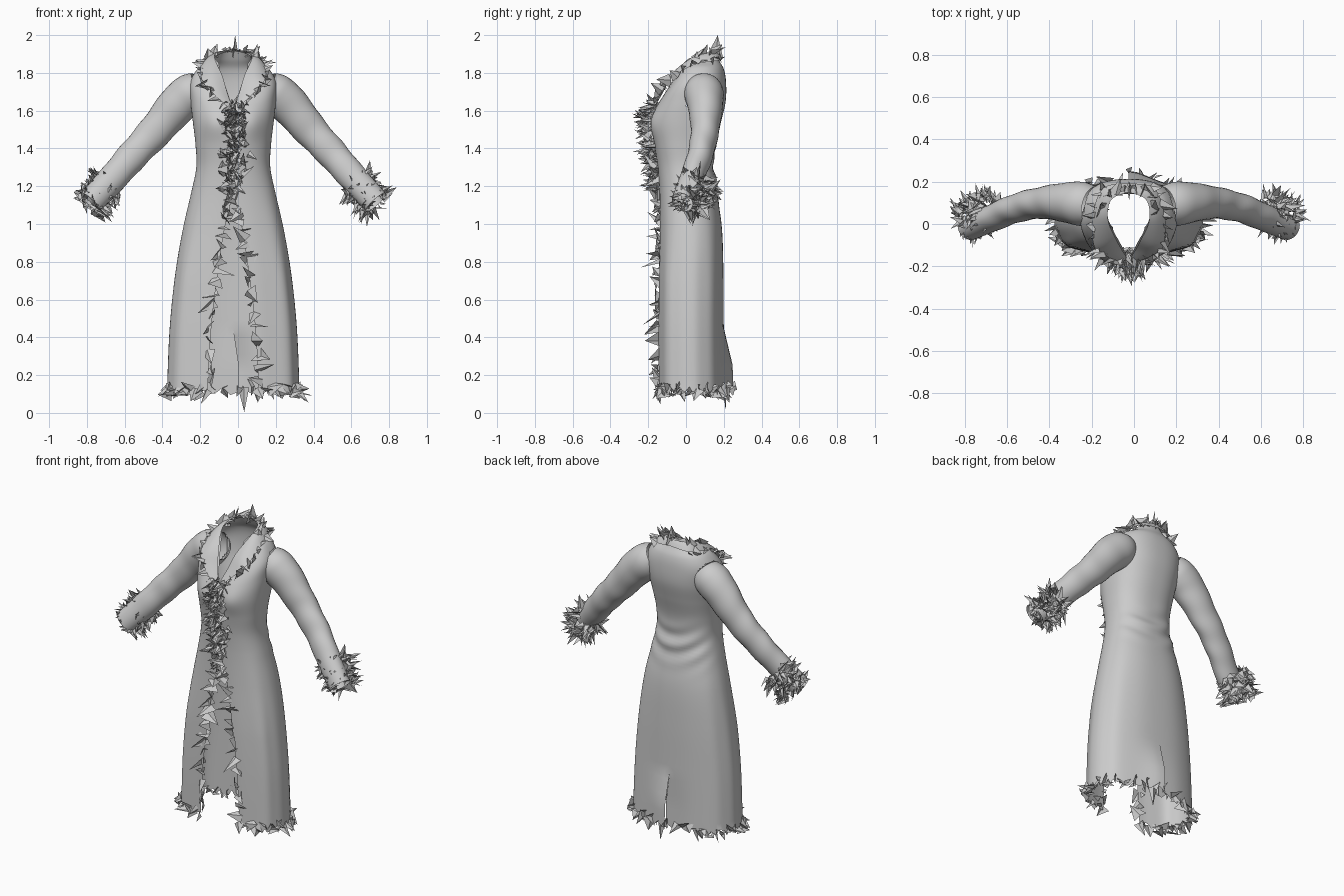
import bpy, bmesh, math, random
from mathutils import Vector

if "Cube" in bpy.data.objects:
    bpy.data.objects.remove(bpy.data.objects["Cube"])

random.seed(7)
CX = -0.025            # symmetry plane of the garment
R = random.uniform


def spline(pts, t):
    """Catmull-Rom through tuples, t in 0..1"""
    n = len(pts) - 1
    f = min(max(t, 0), 1) * n
    i = min(int(f), n - 1)
    f -= i
    g = lambda k: pts[min(max(k, 0), n)]
    return [0.5 * (2 * b + (c - a) * f + (2 * a - 5 * b + 4 * c - d) * f * f
                   + (3 * b - a - 3 * c + d) * f ** 3)
            for a, b, c, d in zip(g(i - 1), g(i), g(i + 1), g(i + 2))]


def bump(v, mid, w):
    return math.exp(-((v - mid) / w) ** 2)


def finish(name, bm, angle=None):
    bmesh.ops.remove_doubles(bm, verts=bm.verts, dist=0.0008)
    me = bpy.data.meshes.new(name)
    if angle:
        bmesh.ops.recalc_face_normals(bm, faces=bm.faces)
    bm.to_mesh(me)
    bm.free()
    ob = bpy.data.objects.new(name, me)
    bpy.context.collection.objects.link(ob)
    if angle:
        bpy.ops.object.select_all(action='DESELECT')
        ob.select_set(True)
        bpy.context.view_layer.objects.active = ob
        bpy.ops.object.shade_smooth_by_angle(angle=math.radians(angle))
    return ob


def grid(bm, fn, nu, nv):
    rows = [[bm.verts.new(fn(i / nu, j / nv)) for i in range(nu + 1)] for j in range(nv + 1)]
    for a, b in zip(rows, rows[1:]):
        for i in range(nu):
            bm.faces.new((a[i], a[i + 1], b[i + 1], b[i]))


# Coat body sections: z front, z side, z back, half width, y front, y back, opening half gap
BODY = [
    (.11, .11, .11, .347, -.145, .205, .135),
    (.45, .45, .45, .333, -.145, .200, .115),
    (.75, .75, .75, .302, -.142, .198, .080),
    (.98, .98, .98, .264, -.138, .190, .045),
    (1.16, 1.16, 1.16, .224, -.140, .165, .004),
    (1.30, 1.30, 1.30, .196, -.150, .148, 0),
    (1.42, 1.42, 1.42, .200, -.168, .155, 0),
    (1.53, 1.54, 1.54, .214, -.180, .185, 0),
    (1.61, 1.65, 1.65, .226, -.160, .210, .003),
    (1.68, 1.75, 1.75, .228, -.120, .212, .025),
    (1.75, 1.825, 1.82, .185, -.075, .200, .05),
    (1.78, 1.86, 1.87, .125, -.05, .172, .07),
    (1.81, 1.885, 1.915, .100, -.04, .150, .075)]


def body_point(s, u, v):
    zf, zs, zb, hw, yf, yb, gap = spline(BODY, v)
    skirt = min(max((1.2 - zs) / .5, 0), 1)
    e = 0.85 - 0.2 * skirt
    t0 = math.asin(min(max(gap, 0) / hw, .98) ** (1 / e))
    th = t0 + (math.pi - t0) * u
    sn, cs = max(math.sin(th), 0), math.cos(th)
    if cs < 0:
        e = 0.85
    k = 1 + .012 * skirt * math.sin(9 * th)
    x = hw * k * sn ** e
    ym = (yf + yb) / 2
    y = ym + (yf - ym) * k * cs ** e if cs > 0 else ym + (yb - ym) * (-cs) ** e
    z = (zf if cs > 0 else zb) * (1 - sn * sn) + zs * sn * sn
    # bust, back drapes over the waist, overlapping flare at the back slit
    if cs > 0:
        y -= .016 * bump(x, .1, .06) * bump(z, 1.53, .08)
    else:
        y += .009 * -cs * bump(z, 1.24, .10) * math.sin(52 * (z - 2.2 * x * x) + s * 9 * x)
        low = min(1, max(0, (.45 - z) / .2))
        y += (.045 if s > 0 else -.01) * bump(x, 0, .11) * low
        x -= .03 * low * bump(x, 0, .05) if s < 0 else 0
    return Vector((CX + s * x, y, z))


# Sleeves: x from centre, y, z, radius
ARM = [(.175, .085, 1.722, .088), (.225, .095, 1.69, .108), (.30, .102, 1.625, .104),
       (.41, .10, 1.495, .090), (.53, .075, 1.365, .081), (.64, .03, 1.24, .076),
       (.755, -.02, 1.115, .07)]


def sleeve_frame(s, v):
    p = spline(ARM, v)
    a, b = spline(ARM, v - .02), spline(ARM, v + .02)
    t = Vector((s * (b[0] - a[0]), b[1] - a[1], b[2] - a[2])).normalized()
    n = t.cross(Vector((0, 1, 0))).normalized()
    return Vector((CX + s * p[0], p[1], p[2])), n, t.cross(n), t, p[3]


def sleeve_point(s, u, v):
    c, n, b, t, r = sleeve_frame(s, v)
    a = u * math.tau
    r *= 1 + .03 * bump(v, .62, .25) * math.sin(40 * v + 2 * math.sin(a) + s)
    return c + n * r * math.cos(a) + b * r * (1.03 - .2 * min(1, v * 2)) * math.sin(a)


for s, side in ((-1, "right"), (1, "left")):
    bm = bmesh.new()
    grid(bm, lambda u, v: sleeve_point(s, u, v), 28, 48)
    finish(side + "_sleeve", bm, 50)

bm = bmesh.new()
for s in (1, -1):
    grid(bm, lambda u, v: body_point(s, u, v), 44, 96)
for v in bm.verts:                       # ragged hem
    if v.co.z < .112:
        v.co.z += R(-.02, .03)
# open the armholes inside the sleeves
arm = [sleeve_frame(s, i / 40) for s in (1, -1) for i in range(16)]
bmesh.ops.delete(bm, context='VERTS', geom=[
    v for v in bm.verts if any((v.co - c).length < r * .8 for c, n, b, t, r in arm)])
finish("coat_body", bm, 50)

# Turned down collar running into lapels
INNER = [(0, -.172, 1.61), (.03, -.125, 1.69), (.06, -.07, 1.79), (.098, .02, 1.875),
         (.082, .115, 1.91), (0, .150, 1.925)]
OUTER = [(.02, -.185, 1.61), (.11, -.150, 1.695), (.165, -.10, 1.76), (.170, .04, 1.842),
         (.12, .17, 1.865), (0, .192, 1.88)]


def collar_point(s, u, v):
    p = Vector(spline(INNER, u)).lerp(Vector(spline(OUTER, u)), v)
    p.z += .015 * math.sin(math.pi * v) * min(1, u * 3)
    return Vector((CX + s * p.x, p.y, p.z))


bm = bmesh.new()
for s in (1, -1):
    grid(bm, lambda u, v: collar_point(s, u, v), 30, 5)
finish("collar", bm, 50)


# Fur trim: folded triangular shards
def shard(bm, at, out, length, width, spread=.62):
    d = (Vector(out).normalized() + Vector((R(-1, 1), R(-1, 1), R(-1, 1))) * spread).normalized()
    w = d.cross(Vector((R(-1, 1), R(-1, 1), R(-1, 1)))).normalized()
    n = d.cross(w)
    at = Vector(at) - d * .015
    pts = [at - w * width, at + d * length, at + n * width * .5, at + w * width]
    for p in pts:
        p.x, p.y, p.z = (min(max(p.x, -.87), .87), min(max(p.y, -.31), .31), min(max(p.z, 0), 2))
    a, tip, m, b = [bm.verts.new(p) for p in pts]
    bm.faces.new((a, tip, m))
    bm.faces.new((m, tip, b))


# Cuff fur
for s, side in ((-1, "right"), (1, "left")):
    bm = bmesh.new()
    for i in range(140):
        v, a = R(.85, 1), R(0, math.tau)
        c, n, b, t, r = sleeve_frame(s, v)
        out = n * math.cos(a) + b * math.sin(a)
        shard(bm, c + out * r + Vector((0, .045, -.015)), out + t * .15,
              R(.04, .10), R(.016, .036), .8)
    finish(side + "_cuff_fur", bm)

# Dense fur on the chest closure
bm = bmesh.new()
for i in range(170):
    v = R(.345, .69)
    p = body_point(random.choice((1, -1)), 0, v)
    p.x += random.gauss(0, .03)
    p.y -= R(0, .03)
    shard(bm, p, ((p.x - CX) * 6, -1, 0), R(.04, .11), R(.014, .034), .75)
finish("chest_fur", bm)

# Sparse fur down both open front edges
bm = bmesh.new()
for s in (1, -1):
    for i in range(22):
        p = body_point(s, 0, .02 + .34 * i / 21)
        shard(bm, p, (R(-1, 1), -.5, R(-.7, .7)), R(.06, .12), R(.025, .05), .5)
finish("front_edge_fur", bm)

# Hem fur
bm = bmesh.new()
for s in (1, -1):
    for i in range(27):
        p = body_point(s, i / 26, 0)
        out = Vector((p.x - CX, p.y - .03, 0)).normalized()
        shard(bm, p + Vector((0, 0, R(-.01, .03))), out * .5 + Vector((0, 0, R(-1, .3))),
              R(.04, .09), R(.025, .048))
shard(bm, (.03, .2, .12), (0, .3, -5), .13, .03, .1)
finish("hem_fur", bm)

# Collar and lapel fur
bm = bmesh.new()
for s in (1, -1):
    for i in range(13):
        p = collar_point(s, i / 15, 1)
        shard(bm, p, ((p.x - CX) * 3, (p.y - .03) * 3, .3), R(.04, .09), R(.022, .042))
    for i in range(7):
        p = collar_point(s, .65 + .35 * i / 6, .4)
        shard(bm, p, (0, .5, .7), R(.04, .08), R(.02, .04))
shard(bm, (-.01, .155, 1.9), (0, .1, 1), .12, .045, .1)
finish("collar_fur", bm)
